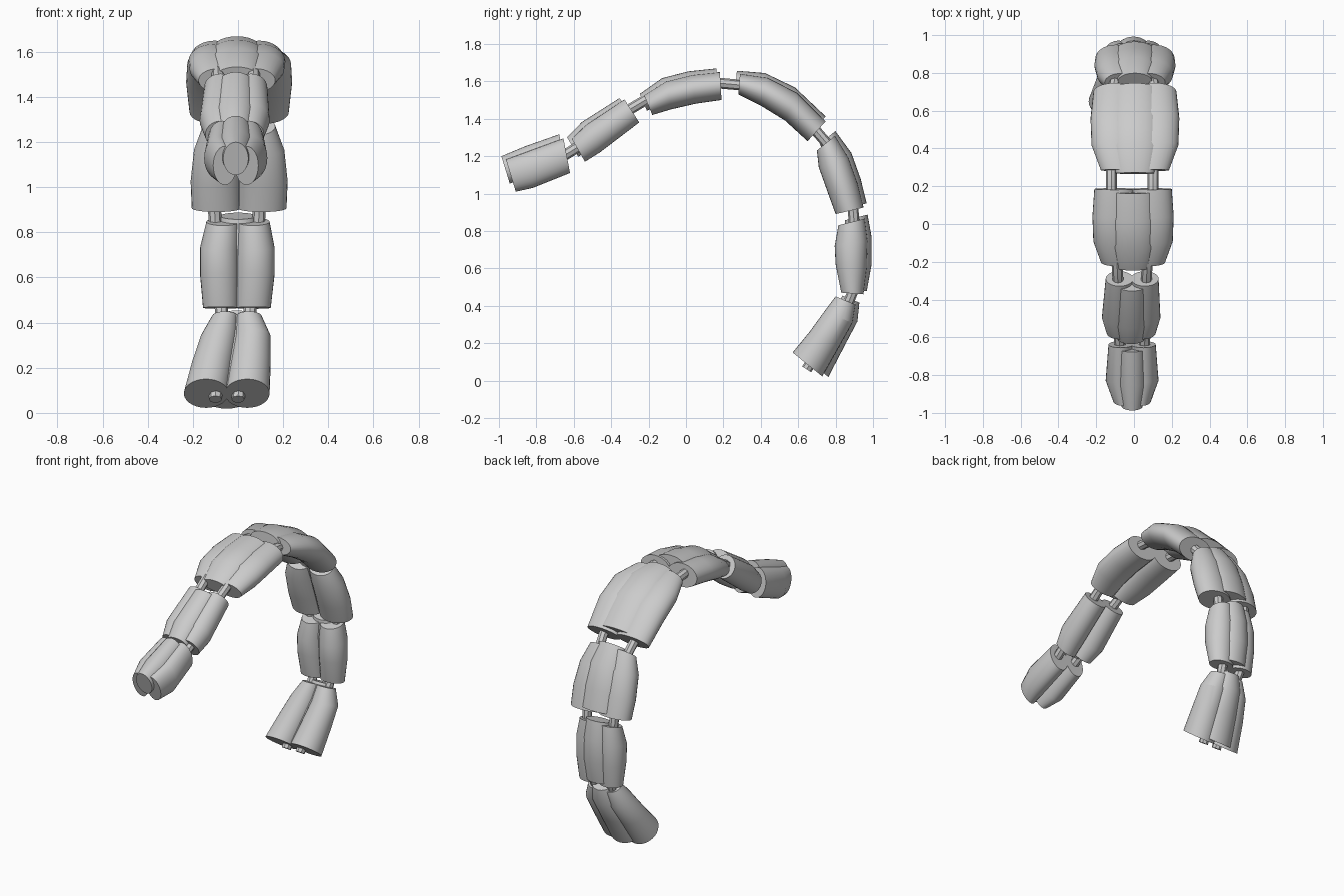
import bpy, bmesh, math
from mathutils import Vector

if "Cube" in bpy.data.objects:
    bpy.data.objects.remove(bpy.data.objects["Cube"])

grey = bpy.data.materials.new("plain grey")
grey.diffuse_color = (0.6, 0.6, 0.6, 1)
grey.use_nodes = True
grey.node_tree.nodes["Principled BSDF"].inputs["Base Color"].default_value = grey.diffuse_color


def finish(bm, name, angle=25):
    bmesh.ops.recalc_face_normals(bm, faces=bm.faces)
    me = bpy.data.meshes.new(name)
    bm.to_mesh(me)
    bm.free()
    ob = bpy.data.objects.new(name, me)
    bpy.context.collection.objects.link(ob)
    me.materials.append(grey)
    bpy.ops.object.select_all(action='DESELECT')
    ob.select_set(True)
    bpy.context.view_layer.objects.active = ob
    bpy.ops.object.shade_smooth_by_angle(angle=math.radians(angle))
    return ob


def loft(bm, rings, sides):
    # each ring: centre, normal (in the yz plane), x radius, normal radius
    loops = []
    for c, n, rx, rn in rings:
        loops.append([bm.verts.new(c + Vector((math.cos(a) * rx, 0, 0)) + n * math.sin(a) * rn)
                      for a in (2 * math.pi * i / sides for i in range(sides))])
    for a, b in zip(loops, loops[1:]):
        for i in range(sides):
            j = (i + 1) % sides
            bm.faces.new((a[i], a[j], b[j], b[i]))
    bm.faces.new(loops[0])
    bm.faces.new(loops[-1])


def segment(name, stations):
    # station: inner y, inner z, outer y, outer z, half width, x centre
    lobes = {"left_lobe": (-0.48, -0.12, 0.52, 0.88, 0),
             "right_lobe": (0.48, -0.12, 0.52, 0.88, 0),
             "outer_lobe": (0, 0.25, 0.56, 0.75, -0.018)}
    for part, (sx, off, fx, fn, shift) in lobes.items():
        rings = []
        for iy, iz, oy, oz, w, xc in stations:
            p, q = Vector((0, iy, iz)), Vector((0, oy, oz))
            h = (q - p).length / 2
            n = (q - p).normalized()
            t = Vector((0, n.z, -n.y))
            c = (p + q) / 2 + n * off * h + t * shift + Vector((xc + sx * w, 0, 0))
            rings.append((c, n, fx * w, fn * h))
        bm = bmesh.new()
        loft(bm, rings, 28)
        finish(bm, name + "_" + part)


# seven segments from the raised tip to the standing end
segment("tip_segment", [(-.91, 1.01, -.97, 1.205, .10, -.01), (-.82, 1.03, -.84, 1.255, .14, -.01),
                        (-.62, 1.11, -.66, 1.32, .125, -.01)])
segment("second_segment", [(-.54, 1.17, -.62, 1.31, .13, -.015), (-.46, 1.22, -.54, 1.39, .155, -.015),
                           (-.25, 1.38, -.34, 1.52, .14, -.01)])
segment("third_segment", [(-.18, 1.42, -.23, 1.54, .17, -.005), (-.08, 1.45, -.11, 1.62, .21, -.005),
                          (.05, 1.48, .03, 1.655, .215, -.005), (.19, 1.5, .18, 1.67, .205, -.005)])
segment("fourth_segment", [(.28, 1.53, .29, 1.655, .18, .005), (.4, 1.47, .44, 1.64, .23, .005),
                           (.53, 1.39, .6, 1.56, .235, .005), (.65, 1.28, .76, 1.4, .22, .005)])
segment("fifth_segment", [(.7, 1.23, .81, 1.32, .16, .005), (.71, 1.14, .89, 1.2, .2, .005),
                          (.76, 1.0, .94, 1.06, .215, .005), (.8, .89, .97, .93, .21, .005)])
segment("sixth_segment", [(.815, .83, .975, .87, .14, 0), (.795, .72, .995, .75, .165, -.003),
                          (.8, .62, .99, .6, .165, -.003), (.83, .47, .965, .46, .15, -.005)])
segment("base_segment", [(.8, .45, .92, .4, .11, -.005), (.74, .37, .91, .3, .155, -.01),
                         (.66, .26, .84, .17, .175, -.03), (.57, .15, .75, .005, .19, -.05)])

# two rods threading all segments: y, z, half spacing, x centre
path = [(-.85, 1.13, .06, -.01), (-.64, 1.21, .065, -.01), (-.56, 1.26, .07, -.01), (-.3, 1.45, .075, -.01),
        (-.2, 1.51, .08, -.01), (0, 1.57, .1, -.01), (.18, 1.59, .11, -.01), (.29, 1.58, .11, -.01),
        (.5, 1.49, .11, 0), (.7, 1.33, .11, 0), (.76, 1.26, .1, 0), (.85, 1.08, .1, 0), (.893, .92, .1, -.005),
        (.9, .83, .095, -.005), (.9, .66, .08, -.005), (.89, .47, .065, -.01), (.87, .42, .06, -.01),
        (.77, .25, .055, -.03), (.645, .06, .05, -.05)]
for name, s in (("left_rod", -1), ("right_rod", 1)):
    rings = []
    for i, (y, z, d, xc) in enumerate(path):
        a, b = path[max(i - 1, 0)], path[min(i + 1, len(path) - 1)]
        n = Vector((0, -(b[1] - a[1]), b[0] - a[0])).normalized()
        rings.append((Vector((xc + s * d, y, z)), n, .029, .029))
    bm = bmesh.new()
    loft(bm, rings, 8)
    finish(bm, name)
